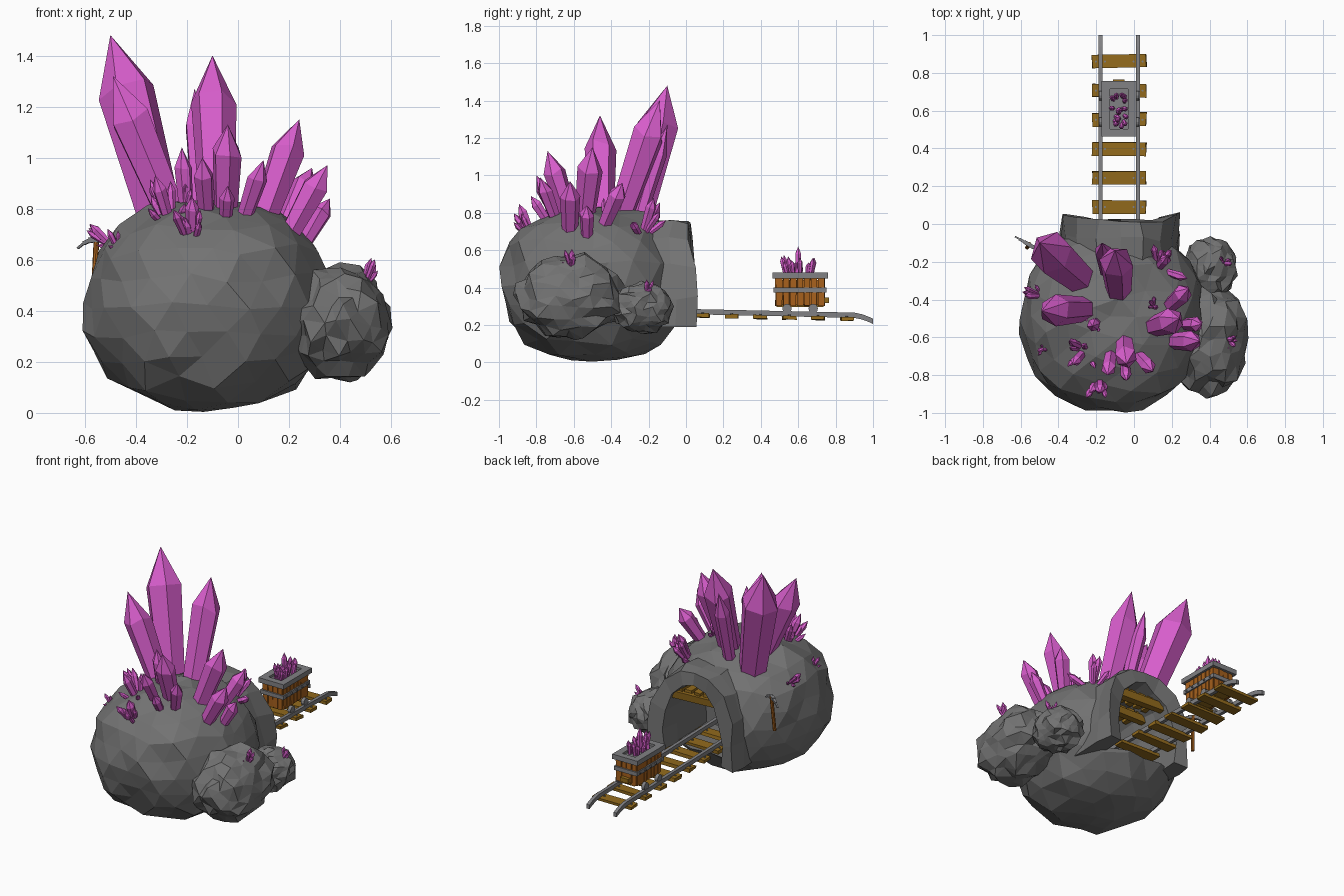
import bpy, bmesh, math, random
from mathutils import Vector as V, Matrix as M

if "Cube" in bpy.data.objects:
    bpy.data.objects.remove(bpy.data.objects["Cube"])

rng = random.Random(4)

def material(name, rgb):
    m = bpy.data.materials.new(name)
    m.diffuse_color = (*rgb, 1)
    m.use_nodes = True
    m.node_tree.nodes["Principled BSDF"].inputs["Base Color"].default_value = m.diffuse_color
    return m

ROCK = material("grey rock", (0.17, 0.17, 0.17))
PINK = material("pink crystal", (0.68, 0.11, 0.60))
TIE = material("golden wood", (0.29, 0.145, 0.012))
PLANK = material("orange wood", (0.39, 0.12, 0.012))
METAL = material("grey metal", (0.22, 0.22, 0.23))

def finish(name, bm, mat):
    bmesh.ops.recalc_face_normals(bm, faces=bm.faces)
    me = bpy.data.meshes.new(name)
    bm.to_mesh(me)
    bm.free()
    ob = bpy.data.objects.new(name, me)
    me.materials.append(mat)
    bpy.context.collection.objects.link(ob)
    return ob

def box(bm, c, s, rot=(0, 0, 0), jit=0.0):
    r = M.Rotation(rot[2], 4, 'Z') @ M.Rotation(rot[1], 4, 'Y') @ M.Rotation(rot[0], 4, 'X')
    vs = bmesh.ops.create_cube(bm, size=1, matrix=M.Translation(c) @ r @ M.Diagonal((*s, 1)))['verts']
    for v in vs:
        v.co += V([rng.uniform(-jit, jit) for _ in range(3)])

def cyl(bm, c, r, depth, axis, seg=10):
    rot = V((0, 0, 1)).rotation_difference(V(axis)).to_matrix().to_4x4()
    bmesh.ops.create_cone(bm, cap_ends=True, segments=seg, radius1=r, radius2=r,
                          depth=depth, matrix=M.Translation(c) @ rot)

def crystal(bm, base, tip, r, sides=6):
    """Six-sided shard that widens to a shoulder, then comes to a point."""
    base, tip = V(base), V(tip)
    d = tip - base
    q = V((0, 0, 1)).rotation_difference(d)
    a0 = rng.uniform(0, 1)
    rings = []
    for t, k in ((0, 0.72), (0.74, 1.0)):
        ring = []
        for i in range(sides):
            a = a0 + math.tau * i / sides
            tt = t + (rng.uniform(-0.03, 0.03) if t else 0)
            ring.append(bm.verts.new(base + d * tt + q @ V((math.cos(a), math.sin(a), 0)) * r * k))
        rings.append(ring)
    top = bm.verts.new(tip)
    bm.faces.new(rings[0][::-1])
    for i in range(sides):
        j = (i + 1) % sides
        bm.faces.new((rings[0][i], rings[0][j], rings[1][j], rings[1][i]))
        bm.faces.new((rings[1][i], rings[1][j], top))

def cluster(bm, c, d, n, length, r, spread=0.6):
    c, d = V(c), V(d).normalized()
    for i in range(n):
        off = V([rng.uniform(-1, 1) for _ in range(3)])
        l = length * (1 if i == 0 else rng.uniform(0.5, 0.85))
        dd = (d + off * spread * (i > 0)).normalized()
        b = c + off * r * 1.3 * (i > 0)
        crystal(bm, b - dd * 0.03, b + dd * l, r * l / length)

# Rocks: faceted, roughened rounded boulders
def boulder(name, c, radii, jitter, p):
    bm = bmesh.new()
    bmesh.ops.create_icosphere(bm, subdivisions=3, radius=1)
    for v in bm.verts:
        n = v.co.normalized()
        k = sum(abs(x) ** p for x in n) ** (-1 / p) * (1 + rng.uniform(-jitter, jitter * 0.6))
        t = V([rng.uniform(-jitter, jitter) for _ in range(3)])
        v.co = V([c[i] + radii[i] * (n[i] * k + t[i]) for i in range(3)])
        v.co.z = max(v.co.z, 0.0)
    return finish(name, bm, ROCK)

main = boulder("main_rock", (-0.12, -0.5, 0.42), (0.485, 0.5, 0.415), 0.035, 2.25)
boulder("side_rock_large", (0.39, -0.62, 0.35), (0.205, 0.275, 0.225), 0.085, 2.2)
boulder("side_rock_small", (0.40, -0.23, 0.29), (0.14, 0.155, 0.135), 0.085, 2.2)

# Cave mouth: rough stone arch lining a tunnel cut in the rock
CX = -0.075
INNER = [(0.21, 0.2), (0.215, 0.34), (0.2, 0.47), (0.155, 0.58), (0.08, 0.645)]
OUTER = [(0.31, 0.19), (0.305, 0.35), (0.285, 0.52), (0.22, 0.66), (0.11, 0.745)]

def arch(half, top):
    return [(-x, z) for x, z in half] + [(0, top)] + [(x, z) for x, z in half[::-1]]

bm = bmesh.new()
strips = []
for pts, y, j in ((arch(OUTER, 0.74), -0.42, 0), (arch(OUTER, 0.75), -0.2, 0.01),
                  (arch(OUTER, 0.765), -0.06, 0.018), (arch(OUTER, 0.76), 0.045, 0.018),
                  (arch(INNER, 0.67), 0.035, 0.012), (arch(INNER, 0.66), -0.1, 0.012),
                  (arch(INNER, 0.65), -0.27, 0.012), (arch(INNER, 0.65), -0.42, 0)):
    strips.append([bm.verts.new((CX + x + rng.uniform(-j, j),
                                 y + rng.uniform(-j, j) - (z - 0.4) * 0.06,
                                 z + rng.uniform(-j, j) * (z > 0.21))) for x, z in pts])
for a, b in zip(strips, strips[1:]):
    for i in range(len(a) - 1):
        bm.faces.new((a[i], a[i + 1], b[i + 1], b[i]))
for i in (0, -1):  # undersides of the legs
    bm.faces.new([s[i] for s in strips])
bm.faces.new(strips[-1])
finish("cave_arch", bm, ROCK)

bm = bmesh.new()
mid = [(CX + (a[0] + b[0]) / 2, (a[1] + b[1]) / 2 + 0.02) for a, b in
       zip(arch(INNER, 0.65), arch(OUTER, 0.73))]
rings = [[bm.verts.new((x, y, z)) for x, z in mid] for y in (-0.41, 0.3)]
bm.faces.new(rings[0])
bm.faces.new(rings[1][::-1])
for i in range(len(mid)):
    k = (i + 1) % len(mid)
    bm.faces.new((rings[0][i], rings[0][k], rings[1][k], rings[1][i]))
cutter = finish("tunnel_cutter", bm, ROCK)
cutter.hide_render = True
cutter.hide_set(True)
mod = main.modifiers.new("tunnel", 'BOOLEAN')
mod.operation, mod.solver, mod.object = 'DIFFERENCE', 'EXACT', cutter

# Wooden roof beams inside the mouth
bm = bmesh.new()
for y, z in ((-0.02, 0.575), (-0.2, 0.575)):
    box(bm, (CX, y, z), (0.35, 0.045, 0.05), (0, 0.03, 0), 0.006)
    for i in range(5):
        box(bm, (CX - 0.13 + 0.065 * i, y - 0.06, z + 0.035), (0.045, 0.14, 0.02), jit=0.004)
finish("roof_beams", bm, TIE)

# Large crystals: base, tip, radius
bm = bmesh.new()
for base, tip, r in (
        ((-0.27, -0.30, 0.64), (-0.50, -0.10, 1.48), 0.115),
        ((-0.22, -0.45, 0.68), (-0.49, -0.46, 1.32), 0.085),
        ((-0.08, -0.38, 0.70), (-0.10, -0.14, 1.40), 0.09),
        ((-0.14, -0.28, 0.68), (-0.17, -0.10, 1.27), 0.047),
        ((-0.05, -0.60, 0.70), (-0.04, -0.74, 1.13), 0.06),
        ((0.08, -0.55, 0.70), (0.24, -0.50, 1.15), 0.07),
        ((0.18, -0.62, 0.66), (0.35, -0.62, 0.97), 0.055),
        ((0.01, -0.68, 0.72), (0.10, -0.78, 0.99), 0.04),
        ((0.17, -0.45, 0.70), (0.29, -0.34, 0.96), 0.05),
        ((0.25, -0.53, 0.65), (0.36, -0.53, 0.84), 0.04),
        ((-0.20, -0.52, 0.74), (-0.22, -0.54, 1.04), 0.035),
        ((-0.12, -0.66, 0.72), (-0.14, -0.80, 1.00), 0.04),
        ((-0.05, -0.72, 0.72), (-0.04, -0.83, 0.89), 0.03)):
    crystal(bm, base, tip, r)
finish("large_crystals", bm, PINK)

# Small crystal clusters: place, direction, count, length, radius
bm = bmesh.new()
for c, d, n, l, r in (
        ((-0.27, -0.68, 0.75), (-0.3, -0.35, 1), 6, 0.20, 0.028),
        ((-0.18, -0.83, 0.69), (0, -0.4, 1), 6, 0.17, 0.028),
        ((-0.51, -0.38, 0.67), (-0.6, 0, 0.6), 6, 0.10, 0.018),
        ((-0.48, -0.66, 0.66), (-0.4, -0.2, 0.8), 5, 0.07, 0.013),
        ((0.14, -0.22, 0.72), (0.25, 0.3, 1), 7, 0.17, 0.03),
        ((0.11, -0.44, 0.80), (0.1, 0, 1), 4, 0.08, 0.014),
        ((-0.21, -0.54, 0.82), (0, -0.1, 1), 4, 0.10, 0.016),
        ((0.50, -0.61, 0.52), (0.25, 0, 1), 5, 0.09, 0.017),
        ((0.48, -0.21, 0.38), (0.5, 0, 0.8), 5, 0.075, 0.014),
        ((-0.2, -0.2, 0.24), (0.2, 0.2, 1), 4, 0.08, 0.015)):
    cluster(bm, c, d, n, l, r)
finish("small_crystals", bm, PINK)

# Track: rails swept along a gentle slope with a drooping end, over sleepers
def rail_z(y):
    return 0.272 - 0.022 * y - (0.03 * ((y - 0.9) / 0.1) ** 1.5 if y > 0.9 else 0)

bm = bmesh.new()
for x in (-0.178, 0.022):
    prev = None
    for y in (-0.4, 0, 0.45, 0.9, 0.94, 0.97, 1.0):
        z = rail_z(y)
        sec = [bm.verts.new((x + a, y, z + b)) for a, b in
               ((-0.011, -0.014), (0.011, -0.014), (0.011, 0.014), (-0.011, 0.014))]
        if prev:
            for i in range(4):
                k = (i + 1) % 4
                bm.faces.new((prev[i], prev[k], sec[k], sec[i]))
        else:
            bm.faces.new(sec[::-1])
        prev = sec
    bm.faces.new(prev)
finish("rails", bm, METAL)
ties = [0.86 - 0.154 * i for i in range(8)]
bm, nails = bmesh.new(), bmesh.new()
for y in ties:
    box(bm, (-0.078, y, rail_z(y) - 0.02), (0.285, 0.072, 0.02), (0, 0, rng.uniform(-.03, .03)), 0.004)
    for x in (-0.202, -0.154, -0.002, 0.046):
        cyl(nails, (x, y, rail_z(y) - 0.008), 0.006, 0.008, (0, 0, 1), 6)
finish("sleepers", bm, TIE)
finish("track_nails", nails, METAL)

# Mine cart: upright planks, metal bands, rim and wheels
X, Y = -0.08, 0.61
bm = bmesh.new()
box(bm, (X, Y, 0.375), (0.13, 0.235, 0.13))
for s in (-1, 1):
    for i in range(7):
        box(bm, (X + s * 0.068, Y - 0.111 + 0.037 * i, 0.378), (0.018, 0.032, 0.15), jit=0.003)
    for i in range(4):
        box(bm, (X - 0.054 + 0.036 * i, Y + s * 0.122, 0.378), (0.032, 0.018, 0.15), jit=0.003)
finish("cart_planks", bm, PLANK)
bm = bmesh.new()
for s in (-1, 1):
    box(bm, (X + s * 0.075, Y, 0.388), (0.02, 0.28, 0.026))
    box(bm, (X, Y + s * 0.131, 0.388), (0.17, 0.02, 0.026))
    box(bm, (X + s * 0.07, Y, 0.465), (0.045, 0.295, 0.032))
    box(bm, (X, Y + s * 0.127, 0.465), (0.185, 0.042, 0.032))
    for i in range(5):
        cyl(bm, (X + s * 0.087, Y - 0.11 + 0.055 * i, 0.388), 0.007, 0.008, (1, 0, 0), 6)
    for dy in (-0.07, 0.07):
        cyl(bm, (X + s * 0.095, Y + dy, 0.288), 0.025, 0.022, (1, 0, 0), 12)
box(bm, (X, Y, 0.455), (0.14, 0.25, 0.02))
finish("cart_metal", bm, METAL)
bm = bmesh.new()
box(bm, (X, Y, 0.304), (0.11, 0.25, 0.018))
box(bm, (X, Y + 0.14, 0.332), (0.06, 0.03, 0.028))
for dy in (-0.07, 0.07):
    cyl(bm, (X, Y + dy, 0.288), 0.009, 0.17, (1, 0, 0), 8)
finish("cart_frame", bm, TIE)
bm = bmesh.new()
for i in range(16):
    b = V((X + rng.uniform(-0.035, 0.035), Y + rng.uniform(-0.08, 0.08), 0.46))
    lean = V((rng.uniform(-0.025, 0.025), (b.y - Y) * 0.3, rng.uniform(0.06, 0.12)))
    crystal(bm, b, b + lean, 0.014)
crystal(bm, (X, Y - 0.01, 0.46), (X, Y - 0.01, 0.62), 0.018)
finish("cart_crystals", bm, PINK)

# Pickaxe stuck in the rock beside the cave
bm = bmesh.new()
cyl(bm, (-0.56, -0.115, 0.57), 0.011, 0.23, (0.05, 0.08, 1), 8)
finish("pickaxe_handle", bm, PLANK)
bm = bmesh.new()
for t in range(-3, 3):
    a, b = [V((-0.555 + 0.024 * u, -0.11 - 0.014 * u, 0.68 - 0.0038 * u * u)) for u in (t, t + 1)]
    d = b - a
    w = 0.024 - 0.006 * abs(t + 0.5)
    box(bm, (a + b) / 2, (d.length * 1.1, w, w),
        (0, -math.asin(d.z / d.length), math.atan2(d.y, d.x)))
finish("pickaxe_head", bm, METAL)
